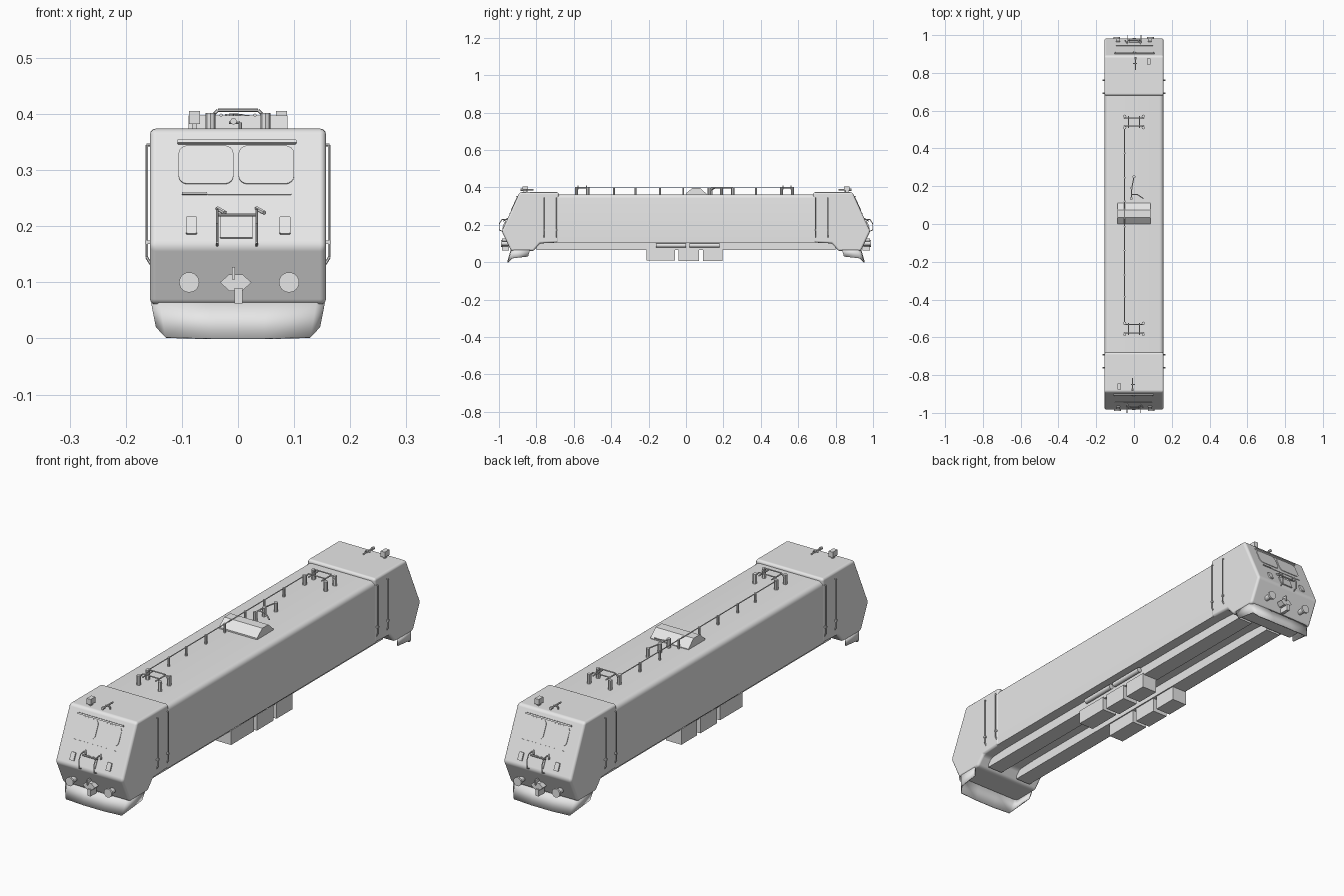
import bpy, bmesh, math
from mathutils import Matrix, Vector

cube = bpy.data.objects.get("Cube")
if cube:
    bpy.data.objects.remove(cube, do_unlink=True)

grey = bpy.data.materials.new("light_grey")
grey.use_nodes = True
grey.diffuse_color = (0.8, 0.8, 0.8, 1)
grey.node_tree.nodes["Principled BSDF"].inputs["Base Color"].default_value = (0.8, 0.8, 0.8, 1)

HALF_TURN = Matrix.Rotation(math.pi, 4, 'Z')
SLOPE = math.atan2(0.095, 0.209)          # lean of the windscreen face
BAND = -math.atan2(0.05, 0.105)           # lean of the lower band
end_parts = []


def finish(name, bm, bevel=0, end=False):
    bmesh.ops.recalc_face_normals(bm, faces=bm.faces)
    mesh = bpy.data.meshes.new(name)
    bm.to_mesh(mesh)
    bm.free()
    mesh.materials.append(grey)
    mesh.shade_smooth()
    mesh.set_sharp_from_angle(angle=math.radians(35))
    ob = bpy.data.objects.new(name, mesh)
    bpy.context.collection.objects.link(ob)
    if bevel:
        m = ob.modifiers.new("rounding", 'BEVEL')
        m.width, m.segments, m.harden_normals = bevel, 3, True
    if end:
        end_parts.append(ob)
    return ob


def prism(name, pts, depth, matrix=Matrix(), **kw):
    """Extrude an outline in local XY by depth along local Z, centred."""
    bm = bmesh.new()
    f = bm.faces.new([bm.verts.new((a, b, -depth / 2)) for a, b in pts])
    top = bmesh.ops.extrude_face_region(bm, geom=[f])["geom"]
    bmesh.ops.translate(bm, verts=[v for v in top if isinstance(v, bmesh.types.BMVert)], vec=(0, 0, depth))
    bm.transform(matrix)
    return finish(name, bm, **kw)


def box(name, lo, hi, **kw):
    bm = bmesh.new()
    lo, hi = Vector(lo), Vector(hi)
    bmesh.ops.create_cube(bm, size=1, matrix=Matrix.Translation((lo + hi) / 2) @ Matrix.Diagonal((*(hi - lo), 1)))
    return finish(name, bm, **kw)


def rod(name, points, r, sides=8, **kw):
    """Round bars joining each point to the next."""
    bm = bmesh.new()
    for a, b in zip(points, points[1:]):
        a, b = Vector(a), Vector(b)
        turn = (b - a).to_track_quat('Z', 'Y').to_matrix().to_4x4()
        bmesh.ops.create_cone(bm, cap_ends=True, segments=sides, radius1=r, radius2=r,
                              depth=(b - a).length, matrix=Matrix.Translation((a + b) / 2) @ turn)
    return finish(name, bm, **kw)


def rounded(w, h, r, n=4):
    """Rounded rectangle outline."""
    pts = []
    for k, (sx, sy) in enumerate([(1, 1), (-1, 1), (-1, -1), (1, -1)]):
        for i in range(n + 1):
            t = (k + i / n) * math.pi / 2
            pts.append((sx * (w / 2 - r) + r * math.cos(t), sy * (h / 2 - r) + r * math.sin(t)))
    return pts


def face_y(z):
    """Outer y of the cab nose at height z."""
    return -0.89 - (0.374 - z) * 0.4545 if z > 0.165 else -0.985 + (0.165 - z) * 0.476


def plate(name, x0, x1, z0, z1, r, thick=0.005):
    """Rounded plate lying on the cab nose."""
    z = (z0 + z1) / 2
    lean = SLOPE if z > 0.165 else BAND
    m = Matrix.Translation(((x0 + x1) / 2, face_y(z), z)) @ Matrix.Rotation(math.pi / 2 - lean, 4, 'X')
    prism(name, rounded(x1 - x0, (z1 - z0) / math.cos(lean), r), thick, m, end=True)


# Main body shell with rounded roof edges
section = [(-0.155, 0.105), (0.155, 0.105)]
for side in (0, 1):
    for i in range(6):
        t = (side + i / 5) * math.pi / 2
        section.append(((0.135 if not side else -0.135) + 0.02 * math.cos(t), 0.342 + 0.02 * math.sin(t)))
prism("body_shell", section, 1.38, Matrix.Rotation(math.pi / 2, 4, 'X'))

# Underframe beams, equipment boxes and air tanks
for s, side in ((1, "left"), (-1, "right")):
    xs = sorted((s * 0.04, s * 0.11))
    box(side + "_underframe_beam", (xs[0], -0.8, 0.065), (xs[1], 0.8, 0.11))
    for y0, y1, z in ((-0.21, -0.06, 0.01), (-0.04, 0.07, 0.005), (0.09, 0.195, 0.005)):
        xb = sorted((s * 0.045, s * 0.115))
        box(side + "_equipment_box", (xb[0], y0, z), (xb[1], y1, 0.07))
    for y0 in (-0.16, 0.02):
        rod(side + "_air_tank", [(s * 0.122, y0, 0.09), (s * 0.122, y0 + 0.16, 0.09)], 0.011, 12)

# Cab, as a side profile swept across the width
profile = [(-0.68, 0.374), (-0.89, 0.374), (-0.985, 0.165), (-0.935, 0.06),
           (-0.815, 0.06), (-0.78, 0.1), (-0.68, 0.105)]
to_side = Matrix(((0, 0, 1, 0), (1, 0, 0, 0), (0, 1, 0, 0), (0, 0, 0, 1)))
prism("cab", profile, 0.314, to_side, bevel=0.011, end=True)

# Skirt shell below the cab
bm = bmesh.new()
rows = []
half = [(0.155, -0.835, 0.03), (0.155, -0.92, 0.02), (0.14, -0.935, 0.002), (0.05, -0.938, 0)]
plan = half + [(-x, y, z) for x, y, z in reversed(half)]
top = [bm.verts.new((x, y, 0.064)) for x, y, z in plan]
low = [bm.verts.new((x * (0.92 + z * 1.2), y - (0.06 - z) * 0.3, z)) for x, y, z in plan]
for i in range(len(plan) - 1):
    bm.faces.new((top[i], top[i + 1], low[i + 1], low[i]))
skirt = finish("skirt", bm, end=True)
skirt.modifiers.new("thickness", 'SOLIDIFY').thickness = 0.005

# Windscreens, visor, wiper bar, hatch and lamps
plate("windscreen_right", -0.106, -0.008, 0.275, 0.343, 0.016)
plate("windscreen_left", 0.001, 0.1, 0.275, 0.343, 0.016)
plate("visor", -0.108, 0.104, 0.346, 0.352, 0.002, 0.014)
plate("wiper_bar", -0.1, -0.055, 0.256, 0.259, 0.001, 0.008)
plate("wiper_bar", -0.055, 0.095, 0.256, 0.259, 0.001, 0.004)
plate("nose_hatch", -0.032, 0.026, 0.178, 0.218, 0.002, 0.008)
for x in (-0.083, 0.084):
    plate("marker_lamp", x - 0.01, x + 0.01, 0.185, 0.215, 0.003, 0.012)

# Nose grab rails, joined by a step
for x in (-0.037, 0.033):
    rod("nose_rail", [(x, face_y(0.23), 0.23), (x, -0.985, 0.228), (x, -0.998, 0.205),
                      (x, -0.998, 0.172), (x, -0.98, 0.165)], 0.0022, end=True)
    rod("rail_bracket", [(x, face_y(0.232), 0.232), (x + 0.014, -0.972, 0.224)], 0.004, 6, end=True)
rod("nose_step", [(-0.037, -0.975, 0.22), (0.033, -0.975, 0.22)], 0.003, end=True)

# Buffers and coupling
for x in (-0.087, 0.091):
    rod("buffer_stem", [(x, -0.94, 0.1), (x, -0.985, 0.1)], 0.011, 16, end=True)
    rod("buffer_head", [(x, -0.982, 0.1), (x, -0.99, 0.1)], 0.018, 24, end=True)
hexagon = [(-0.028, 0), (-0.012, -0.015), (0.012, -0.015), (0.028, 0), (0.012, 0.014), (-0.012, 0.014)]
prism("coupler_head", hexagon, 0.03,
      Matrix.Translation((-0.004, -0.965, 0.1)) @ Matrix.Rotation(math.pi / 2, 4, 'X'), end=True)
box("coupling_link", (-0.006, -0.985, 0.062), (0.008, -0.945, 0.09), end=True)
box("coupling_hook", (-0.011, -0.985, 0.105), (-0.005, -0.955, 0.127), end=True)

# Side handrails beside the cab
for s in (1, -1):
    for y in (-0.76, -0.692):
        rod("door_handrail", [(s * 0.15, y, 0.345), (s * 0.163, y, 0.345), (s * 0.163, y, 0.145),
                              (s * 0.155, y, 0.132)], 0.0025, 6, end=True)
        box("handrail_joint", (s * 0.159 - 0.007, y - 0.004, 0.168), (s * 0.159 + 0.007, y + 0.004, 0.175), end=True)

# Cab roof lamp box and horns
box("roof_lamp", (-0.087, -0.875, 0.382), (-0.068, -0.845, 0.405), end=True)
box("lamp_foot", (-0.082, -0.868, 0.37), (-0.073, -0.852, 0.385), end=True)
rod("horn", [(-0.008, -0.88, 0.387), (-0.008, -0.815, 0.387)], 0.0035, end=True)
rod("horn_bell", [(-0.008, -0.885, 0.387), (-0.008, -0.872, 0.387)], 0.006, end=True)
rod("horn_stand", [(-0.016, -0.85, 0.385), (0.004, -0.85, 0.385), (0.004, -0.85, 0.37)], 0.003, end=True)

# Same parts at the other end
for ob in list(end_parts):
    twin = ob.copy()
    twin.name = "rear_" + ob.name.split(".")[0]
    twin.matrix_world = HALF_TURN
    bpy.context.collection.objects.link(twin)

# Collector mounts: four insulators and a frame
for y in (-0.555, 0.54):
    for sx in (1, -1):
        for sy in (1, -1):
            rod("mount_insulator", [(sx * 0.049, y + sy * 0.03, 0.355), (sx * 0.049, y + sy * 0.03, 0.402)], 0.0085)
        rod("mount_side_bar", [(sx * 0.03, y - 0.032, 0.398), (sx * 0.03, y + 0.032, 0.398)], 0.003, 6)
    for sy in (1, -1):
        yy = y + sy * 0.022
        rod("mount_arch", [(-0.052, yy, 0.39), (-0.036, yy, 0.407), (0.036, yy, 0.407), (0.052, yy, 0.39)], 0.003, 6)

# Roof power line on its posts
for y in (-0.385, -0.27, -0.14, -0.015, 0.12, 0.245, 0.375):
    rod("line_post", [(-0.05, y, 0.355), (-0.05, y, 0.4)], 0.005)
rod("power_line", [(-0.05, -0.53, 0.398), (-0.05, 0.52, 0.398)], 0.0022, 6)

# Roof cover and main switch
cover = [(0.0, 0.355), (0.11, 0.355), (0.11, 0.365), (0.075, 0.397), (0.035, 0.397), (0.0, 0.368)]
prism("roof_cover", cover, 0.176, to_side)
switch = [(0.0, 0.25), (-0.012, 0.19), (-0.015, 0.135)]
for x, y in switch:
    rod("switch_insulator", [(x, y, 0.355), (x, y, 0.4)], 0.008)
rod("switch_bar", [(x, y, 0.398) for x, y in switch], 0.003, 6)
rod("switch_arm", [(-0.015, 0.155, 0.398), (0.02, 0.155, 0.395), (0.05, 0.135, 0.385)], 0.003, 6)
